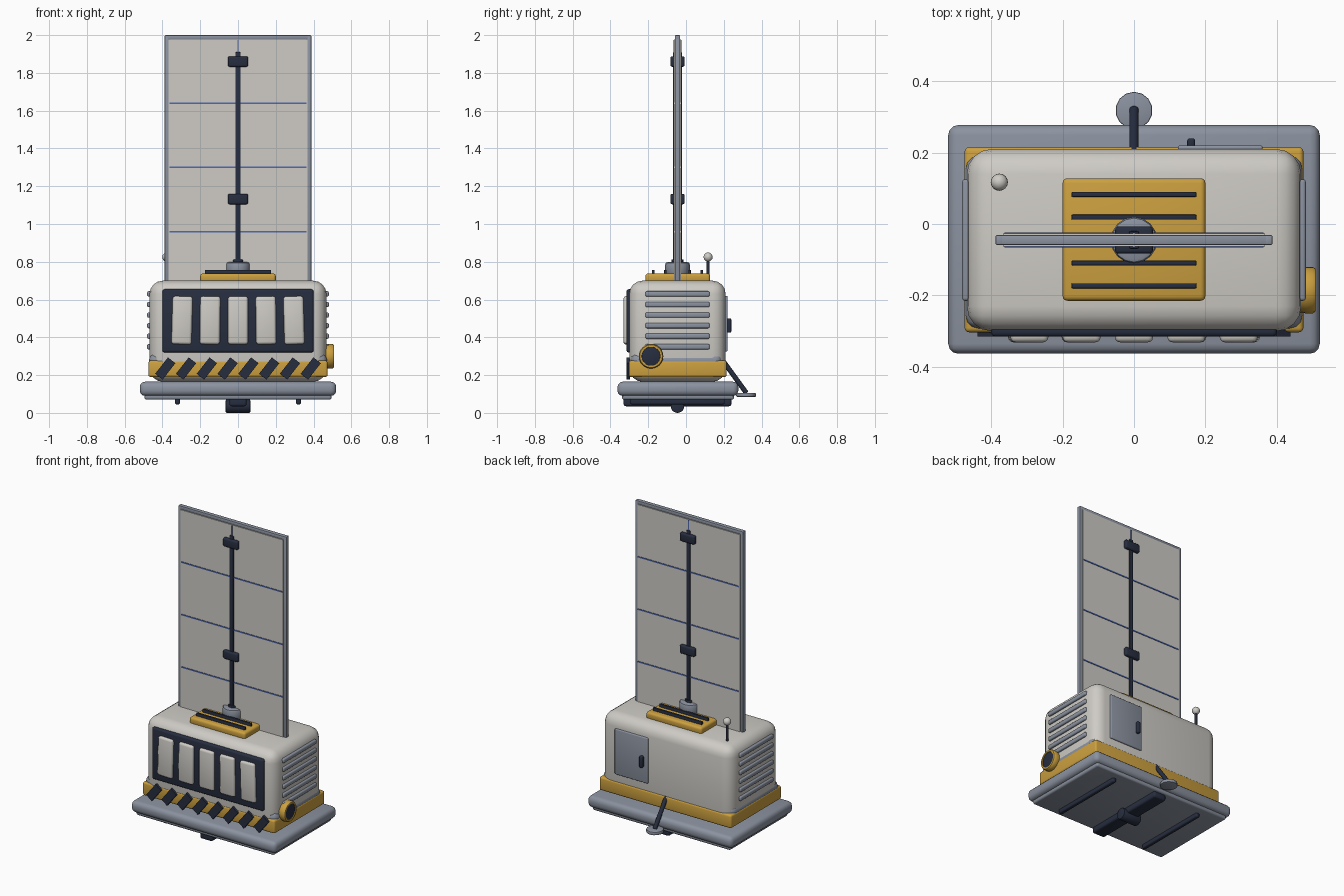
import bpy, bmesh, math
from mathutils import Vector, Matrix

old = bpy.data.objects.get("Cube")
if old:
    bpy.data.objects.remove(old, do_unlink=True)


def material(name, rgb):
    m = bpy.data.materials.new(name)
    m.use_nodes = True
    m.diffuse_color = (*rgb, 1)
    m.node_tree.nodes["Principled BSDF"].inputs["Base Color"].default_value = (*rgb, 1)
    return m


WHITE = material("warm white", (0.62, 0.60, 0.56))
GREY = material("steel grey", (0.26, 0.29, 0.35))
YELLOW = material("safety yellow", (0.60, 0.35, 0.05))
NAVY = material("dark navy", (0.02, 0.027, 0.05))
BLUE = material("line blue", (0.08, 0.14, 0.42))
MID = -0.045  # shared centre line of the body in y


def finish(name, bm, mat, matrix=Matrix()):
    mesh = bpy.data.meshes.new(name)
    bm.to_mesh(mesh)
    bm.free()
    mesh.transform(matrix)
    mesh.materials.append(mat)
    obj = bpy.data.objects.new(name, mesh)
    bpy.context.collection.objects.link(obj)
    bpy.ops.object.select_all(action='DESELECT')
    obj.select_set(True)
    bpy.context.view_layer.objects.active = obj
    bpy.ops.object.shade_smooth_by_angle(angle=math.radians(40))
    return obj


def box(name, mat, x, y, z, bevel=0.0, segments=3, tilt=0.0):
    """Bevelled box from (min, max) ranges, optionally tilted about y."""
    bm = bmesh.new()
    bmesh.ops.create_cube(bm, size=1)
    size = Vector([r[1] - r[0] for r in (x, y, z)])
    mid = Vector([(r[0] + r[1]) / 2 for r in (x, y, z)])
    bmesh.ops.scale(bm, vec=size, verts=bm.verts)
    if bevel:
        bmesh.ops.bevel(bm, geom=bm.edges[:], offset=bevel, segments=segments,
                        profile=0.5, affect='EDGES')
    return finish(name, bm, mat, Matrix.Translation(mid) @ Matrix.Rotation(tilt, 4, 'Y'))


def rod(name, mat, start, end, radius, sides=16, bevel=0.0):
    """Cylinder between two points."""
    a, b = Vector(start), Vector(end)
    bm = bmesh.new()
    bmesh.ops.create_cone(bm, cap_ends=True, segments=sides, radius1=radius,
                          radius2=radius, depth=(b - a).length)
    if bevel:
        rims = [e for e in bm.edges if abs(e.verts[0].co.z - e.verts[1].co.z) < 1e-5]
        bmesh.ops.bevel(bm, geom=rims, offset=bevel, segments=2, profile=0.5, affect='EDGES')
    turn = (b - a).to_track_quat('Z', 'Y').to_matrix().to_4x4()
    return finish(name, bm, mat, Matrix.Translation((a + b) / 2) @ turn)


def around(c, half):
    return (c - half, c + half)


# Base slab and underside runners
box("base_slab", GREY, around(0, 0.52), (-0.363, 0.277), (0.09, 0.165), 0.028)
box("base_lower_lip", GREY, around(0, 0.495), (-0.34, 0.255), (0.07, 0.11), 0.012)
for side in (-1, 1):
    box("side_runner", NAVY, around(0.32 * side, 0.013), around(MID, 0.25), (0.045, 0.08), 0.008)
box("centre_runner", NAVY, around(0, 0.045), around(MID, 0.285), (0.035, 0.08), 0.012)
rod("runner_hub", NAVY, (-0.065, MID, 0.036), (0.065, MID, 0.036), 0.036, 20, 0.006)

# Body, plinth and yellow skirt
box("body", WHITE, around(0, 0.468), (-0.30, 0.21), (0.165, 0.70), 0.07, 4)
box("body_plinth", GREY, around(0, 0.471), (-0.292, 0.19), (0.23, 0.315), 0.035)
box("yellow_skirt", YELLOW, around(0, 0.474), (-0.303, 0.215), (0.19, 0.277), 0.012)

# Slanted hazard stripes
for i in range(8):
    box("hazard_stripe", NAVY, around(-0.385 + 0.11 * i, 0.025), around(-0.306, 0.009),
        around(0.235, 0.055), tilt=math.radians(38))

# Front frame with five raised cells
box("front_frame", NAVY, around(0, 0.40), (-0.315, -0.28), (0.32, 0.655), 0.012)
for i in range(-2, 3):
    box("front_cell", WHITE, around(0.148 * i, 0.053), (-0.331, -0.295), (0.363, 0.617),
        0.014, tilt=math.radians(-0.8 * i))

# Side louvres
for side in (-1, 1):
    for i in range(6):
        box("side_louvre", GREY, around(0.468 * side, 0.013), (-0.215, 0.125),
            around(0.35 + 0.056 * i, 0.014), 0.008)

# Round port on the left side
bm = bmesh.new()
profile = [(0.0, 0.465), (0.062, 0.465), (0.065, 0.48), (0.065, 0.50), (0.06, 0.508),
           (0.05, 0.508), (0.048, 0.497), (0.0, 0.497)]
pts = [bm.verts.new((x, r, 0)) for r, x in profile]
links = [bm.edges.new(p) for p in zip(pts, pts[1:])]
bmesh.ops.spin(bm, geom=pts + links, cent=(0, 0, 0), axis=(1, 0, 0),
               angle=math.tau, steps=24, use_merge=True)
bmesh.ops.remove_doubles(bm, verts=bm.verts, dist=0.0005)
bmesh.ops.recalc_face_normals(bm, faces=bm.faces)
finish("port_ring", bm, YELLOW, Matrix.Translation((0, -0.185, 0.30)))
rod("port_disc", NAVY, (0.47, -0.185, 0.30), (0.504, -0.185, 0.30), 0.051, 24, 0.003)

# Rear door and handle
box("rear_door", GREY, (0.123, 0.36), (0.19, 0.22), (0.325, 0.62), 0.006)
box("door_handle", NAVY, around(0.16, 0.011), (0.21, 0.24), (0.425, 0.50), 0.007)

# Rear stabiliser leg
rod("rear_strut", NAVY, (0, 0.20, 0.27), (0, 0.32, 0.105), 0.013, 12)
rod("strut_foot", GREY, (0, 0.318, 0.085), (0, 0.318, 0.106), 0.052, 14, 0.004)

# Top hatch with ribs
box("top_hatch", YELLOW, around(0, 0.20), (-0.215, 0.128), (0.69, 0.738), 0.014)
for offset in (-0.128, -0.064, 0.064, 0.128):
    box("hatch_rib", NAVY, around(0, 0.175), around(MID + offset, 0.007), (0.72, 0.757), 0.003, 2)

# Antenna
ax, ay = -0.377, 0.117
rod("antenna_rod", NAVY, (ax, ay, 0.67), (ax, ay, 0.82), 0.008, 10)
bm = bmesh.new()
bmesh.ops.create_uvsphere(bm, u_segments=16, v_segments=10, radius=0.024)
finish("antenna_ball", bm, WHITE, Matrix.Translation((ax, ay, 0.825)))

# Mast mount, mast and clamps
rod("mast_mount", GREY, (0, MID, 0.73), (0, MID, 0.798), 0.065, 16, 0.012)
rod("mast_collar", NAVY, (0, MID, 0.79), (0, MID, 0.812), 0.032, 16, 0.004)
box("mast", NAVY, around(0, 0.014), around(MID, 0.025), (0.74, 1.91), 0.006, 2)
for z in (1.132, 1.86):
    box("mast_clamp", NAVY, around(0, 0.053), around(MID, 0.038), around(z, 0.028), 0.01)

# Tall panel with frame and dividing lines
BOTTOM, TOP = 0.67, 2.0
box("panel_sheet", WHITE, around(0, 0.367), around(MID, 0.018), (BOTTOM, 1.978))
for side in (-1, 1):
    box("panel_frame_side", GREY, around(0.376 * side, 0.012), around(MID, 0.014), (BOTTOM, TOP), 0.005, 2)
    face = MID + 0.018 * side
    for z in (0.96, 1.30, 1.64):
        box("panel_line", BLUE, around(0, 0.363), around(face, 0.003), around(z, 0.004))
    box("panel_centre_line", BLUE, around(0, 0.003), around(face, 0.003), (BOTTOM, 1.975))
box("panel_frame_top", GREY, around(0, 0.388), around(MID, 0.014), (1.976, TOP), 0.005, 2)
